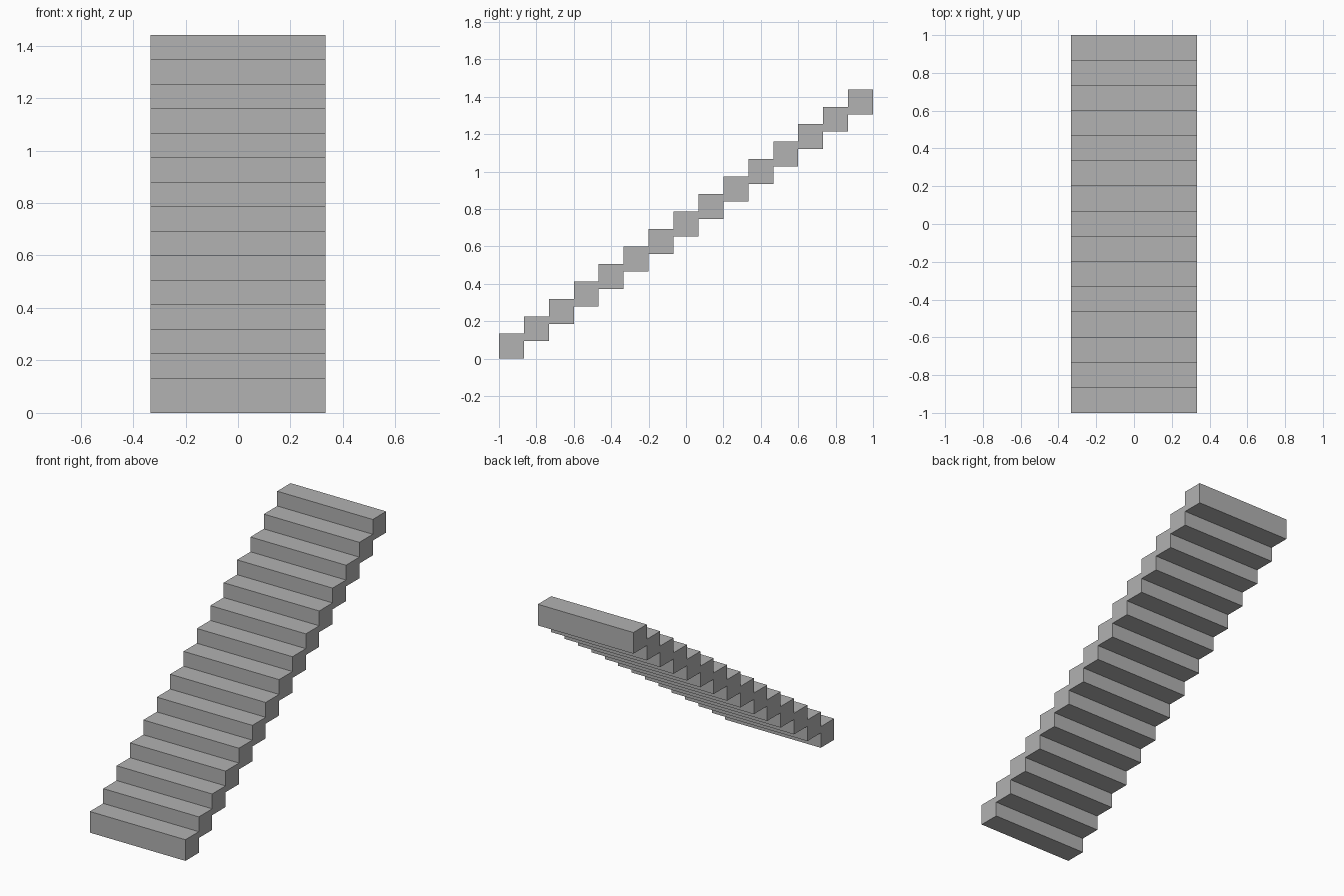
import bpy

cube = bpy.data.objects.get("Cube")
if cube:
    bpy.data.objects.remove(cube, do_unlink=True)

STEPS = 15
SIZE = 2 / STEPS       # depth and height of one block
WIDTH = SIZE * 5
RISE = SIZE * 0.7      # blocks overlap in height

# Plain grey stone
stone = bpy.data.materials.new("stone_grey")
stone.use_nodes = True
colour = (0.445, 0.445, 0.445, 1)
stone.diffuse_color = colour
stone.node_tree.nodes["Principled BSDF"].inputs["Base Color"].default_value = colour

# Lowest step block, at the front
bpy.ops.mesh.primitive_cube_add(size=1, location=(0, -1 + SIZE / 2, SIZE / 2))
steps = bpy.context.object
steps.name = "stair_steps"
steps.scale = (WIDTH, SIZE, SIZE)
bpy.ops.object.transform_apply(location=False, rotation=False, scale=True)
steps.data.materials.append(stone)

# Repeat the block up and back to make the flight
flight = steps.modifiers.new("flight", 'ARRAY')
flight.count = STEPS
flight.use_relative_offset = False
flight.use_constant_offset = True
flight.constant_offset_displace = (0, SIZE, RISE)
